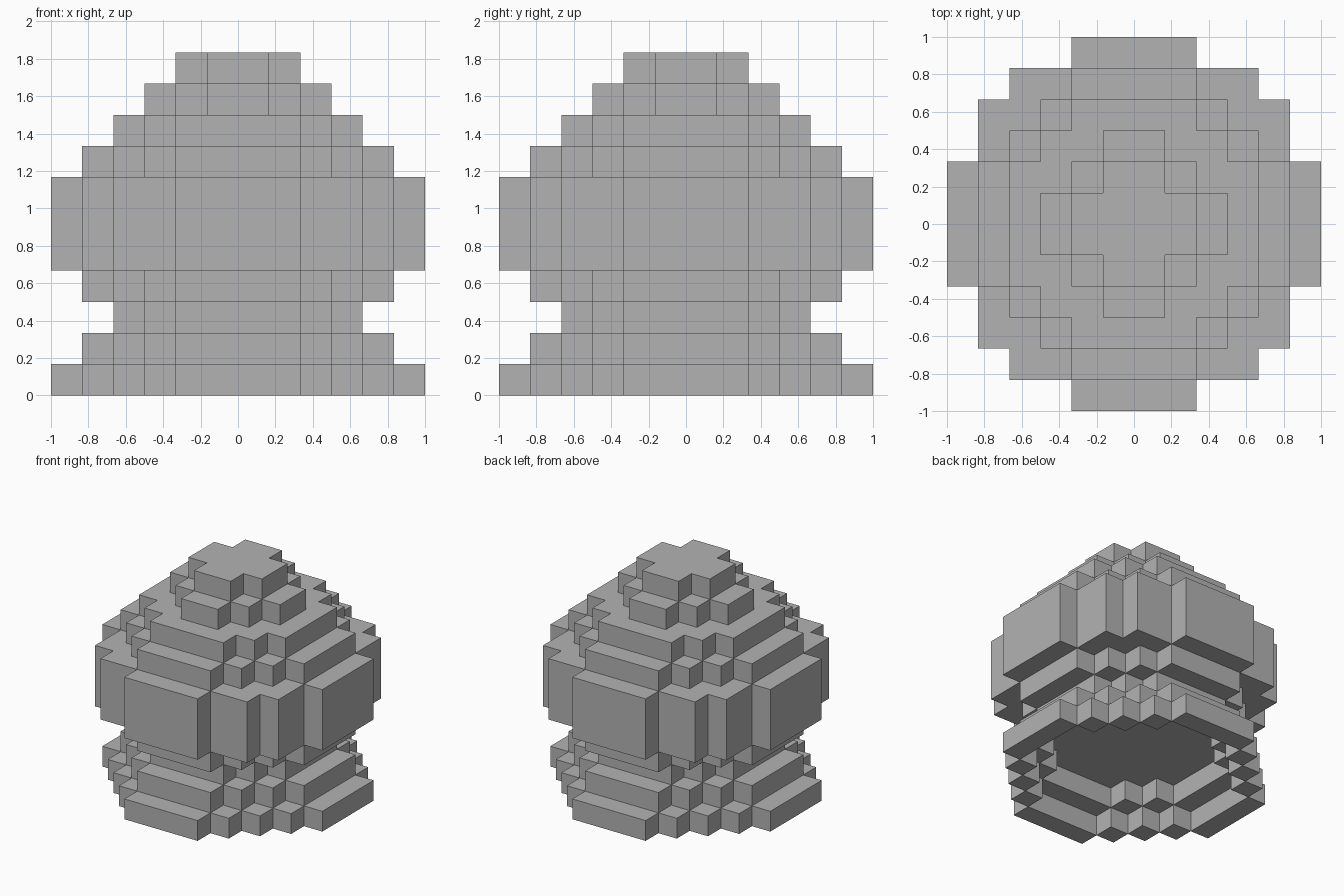
import bpy
import bmesh
from mathutils import Vector

if "Cube" in bpy.data.objects:
    bpy.data.objects.remove(bpy.data.objects["Cube"], do_unlink=True)

UNIT = 1 / 6   # edge of one block
HALF = 6       # blocks from the centre to the widest edge

# Material
grey = bpy.data.materials.new("plain_grey")
grey.use_nodes = True
colour = (0.45, 0.45, 0.45, 1)
grey.diffuse_color = colour
grey.node_tree.nodes["Principled BSDF"].inputs["Base Color"].default_value = colour


def stepped(radius):
    """Half-widths by row for an octagon with one-block stair corners."""
    flat = 1 if radius < 4 else 2
    return [min(radius, radius + flat - 1 - row) if row < radius else 0
            for row in range(HALF)]


def disc(widths):
    """Block columns for a plan mirrored in x and y."""
    cells = set()
    for row, width in enumerate(widths):
        for x in range(-width, width):
            cells |= {(x, row), (x, -row - 1)}
    return cells


BROAD = [6, 6, 5, 5, 4, 2]

# Each part: (bottom, top, outer plan, hollow plan)
parts = {
    "hollow_foot": [(0, 1, stepped(6), stepped(5)),
                    (1, 2, stepped(5), stepped(4))],
    "neck": [(2, 3, stepped(4), []), (3, 4, stepped(5), [])],
    "wide_body": [(4, 7, BROAD, [])],
    "stepped_crown": [(7, 8, stepped(5), []), (8, 9, stepped(4), []),
                      (9, 10, stepped(3), []), (10, 11, stepped(2), [])],
}

# Fill the blocks of every part
blocks = {}
for name, layers in parts.items():
    blocks[name] = {(x, y, z)
                    for low, high, outer, hollow in layers
                    for x, y in disc(outer) - disc(hollow)
                    for z in range(low, high)}
solid = set().union(*blocks.values())


def build_part(name, cells):
    """Skin the exposed sides of the blocks."""
    bm = bmesh.new()
    for cell in cells:
        for axis in range(3):
            for side in (0, 1):
                step = [0, 0, 0]
                step[axis] = 2 * side - 1
                if tuple(c + s for c, s in zip(cell, step)) in solid:
                    continue
                u, v = Vector(), Vector()
                u[(axis + 1) % 3] = 1
                v[(axis + 2) % 3] = 1
                base = Vector(cell)
                base[axis] += side
                loop = [base, base + u, base + u + v, base + v]
                if not side:
                    loop.reverse()
                bm.faces.new([bm.verts.new(p * UNIT) for p in loop])
    bmesh.ops.remove_doubles(bm, verts=bm.verts, dist=UNIT / 100)
    mesh = bpy.data.meshes.new(name)
    bm.to_mesh(mesh)
    bm.free()
    mesh.materials.append(grey)
    bpy.context.collection.objects.link(bpy.data.objects.new(name, mesh))


for name, cells in blocks.items():
    build_part(name, cells)
